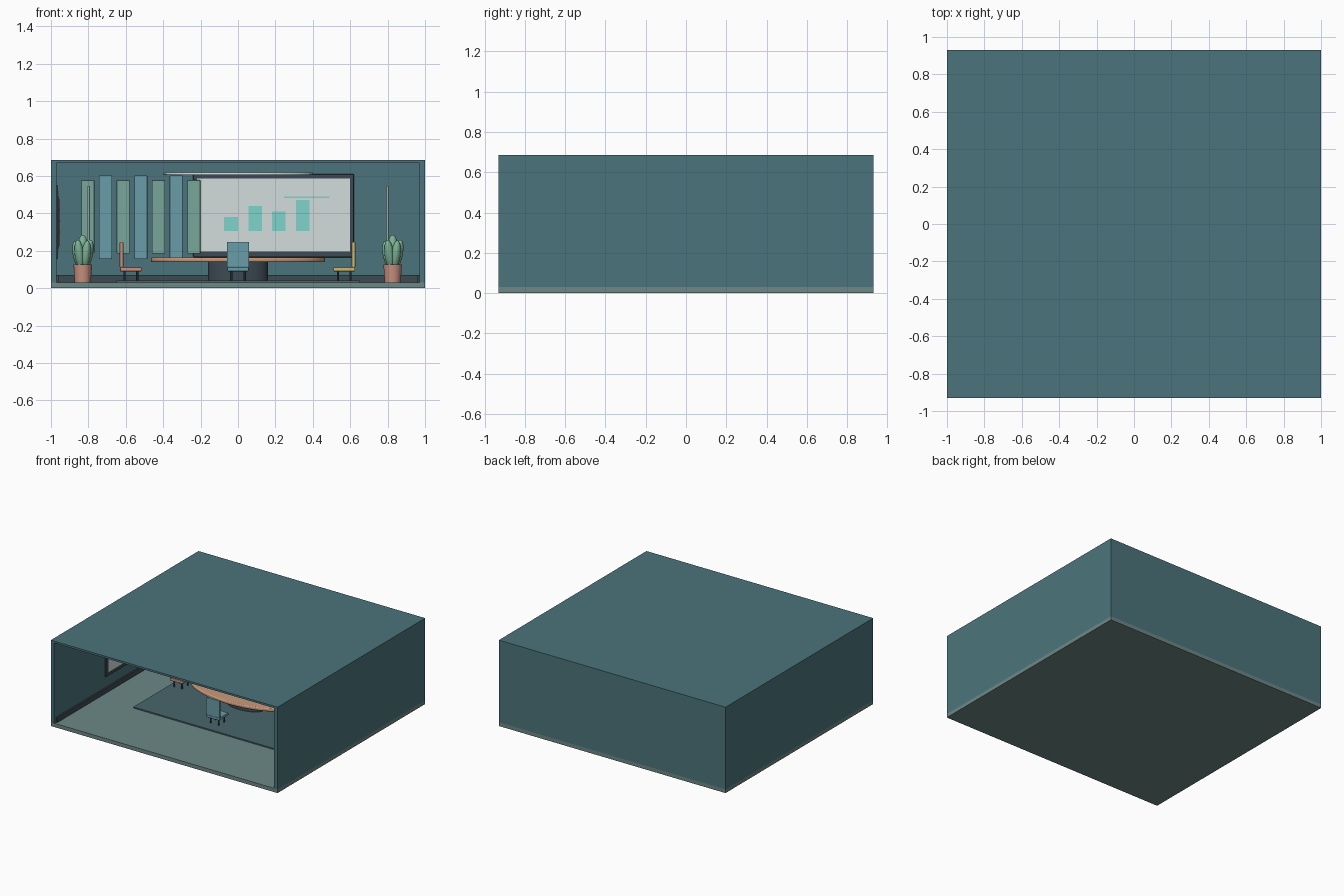
import bpy, math
from mathutils import Matrix, Vector

if "Cube" in bpy.data.objects:
    bpy.data.objects.remove(bpy.data.objects["Cube"])


def lin(c):
    return c / 12.92 if c <= 0.04045 else ((c + 0.055) / 1.055) ** 2.4


def mat(name, hexcol):
    m = bpy.data.materials.new(name)
    m.diffuse_color = [lin(int(hexcol[i:i + 2], 16) / 255) for i in (0, 2, 4)] + [1]
    m.use_nodes = True
    m.node_tree.nodes["Principled BSDF"].inputs["Base Color"].default_value = m.diffuse_color
    return m


WALL = mat("wall_teal", "4B747B")
FLOOR = mat("floor_grey_teal", "6C8886")
RUG = mat("rug_teal", "48666C")
DARK = mat("dark_slate", "3C4A52")
PALE = mat("pale_screen", "D2DEDC")
MINT = mat("chart_mint", "7FD3CB")
GREEN = mat("sage_green", "78A69A")
BLUE = mat("soft_blue", "6A9DA9")
WOOD = mat("warm_wood", "C89A7C")
CORAL = mat("coral", "C8917F")
YELLOW = mat("straw", "CDB676")
LEAF = mat("leaf_green", "7DB196")
GLOW = mat("lamp_glow", "CFE8E6")


def finish(o, name, m, smooth=False):
    o.name = name
    o.data.materials.append(m)
    if smooth:
        bpy.ops.object.shade_smooth_by_angle(angle=math.radians(35))
    return o


def box(name, x, y, z, m, bevel=0.0):
    """Box from (min, max) ranges."""
    lo, hi = Vector((x[0], y[0], z[0])), Vector((x[1], y[1], z[1]))
    bpy.ops.mesh.primitive_cube_add(size=1)
    o = bpy.context.object
    o.data.transform(Matrix.Translation((lo + hi) / 2) @ Matrix.Diagonal((*(hi - lo), 1)))
    if bevel:
        b = o.modifiers.new("bevel", "BEVEL")
        b.width, b.segments = bevel, 2
    return finish(o, name, m)


def cyl(name, loc, rx, ry, z, m, n=32, top=1.0, bevel=0.0):
    """Upright elliptical cylinder or cone between two heights."""
    bpy.ops.mesh.primitive_cone_add(vertices=n, radius1=1, radius2=top, depth=1)
    o = bpy.context.object
    o.data.transform(Matrix.Translation((loc[0], loc[1], (z[0] + z[1]) / 2))
                     @ Matrix.Diagonal((rx, ry, z[1] - z[0], 1)))
    if bevel:
        b = o.modifiers.new("bevel", "BEVEL")
        b.width, b.segments = bevel, 3
    return finish(o, name, m, True)


def ball(name, loc, scale, m, rot=(0, 0, 0)):
    bpy.ops.mesh.primitive_uv_sphere_add(segments=20, ring_count=12, radius=1,
                                         location=loc, rotation=rot)
    o = bpy.context.object
    o.scale = scale
    return finish(o, name, m, True)


# Room shell, open at the front
box("floor", (-1, 1), (-.93, .93), (0, .03), FLOOR)
box("ceiling", (-1, 1), (-.93, .93), (.67, .685), WALL)
box("back_wall", (-.97, .97), (.90, .93), (.03, .67), WALL)
for s, side in ((-1, "left"), (1, "right")):
    box(side + "_wall", sorted((s * .97, s)), (-.93, .93), (.03, .67), WALL)
    box(side + "_baseboard", sorted((s * .958, s * .97)), (-.91, .90), (.03, .07), DARK)
box("back_baseboard", (-.958, .958), (.888, .90), (.03, .07), DARK)
box("rug", (-.65, .65), (-.39, .59), (.03, .04), RUG)

# Oval table
cyl("table_top", (0, .1), .465, .24, (.14, .165), WOOD, 64, bevel=.007)
cyl("table_pedestal", (0, .1), .16, .09, (.04, .14), DARK, 40)


def chair(name, loc, angle, m):
    """Chair facing +y before rotation."""
    parts = [box(name + "_seat", (-.058, .058), (-.058, .058), (.09, .112), m, .005),
             box(name + "_back", (-.06, .06), (-.06, -.04), (.11, .247), m, .005)]
    for i, (x, y) in enumerate(((-1, -1), (1, -1), (-1, 1), (1, 1))):
        parts.append(cyl(f"{name}_leg_{i + 1}", (x * .036, y * .034), .006, .006,
                         (.038, .09), DARK, 10))
    for p in parts:
        p.matrix_world = Matrix.Translation((*loc, 0)) @ Matrix.Rotation(angle, 4, "Z")


chair("front_chair", (0, -.26), 0, BLUE)
chair("back_chair", (0, .46), math.pi, GREEN)
chair("left_chair", (-.573, .1), -math.pi / 2, CORAL)
chair("right_chair", (.568, .1), math.pi / 2, YELLOW)

# Wall screen with bar chart
box("screen_frame", (-.24, .62), (.872, .90), (.165, .61), DARK, .006)
box("screen_panel", (-.22, .60), (.866, .873), (.195, .585), PALE)
for i, (x, top) in enumerate(((-.037, .38), (.092, .44), (.218, .41), (.346, .47))):
    box(f"chart_bar_{i + 1}", (x - .037, x + .037), (.86, .867), (.305, top), MINT)
box("chart_line", (.245, .49), (.86, .867), (.482, .49), MINT)

# Alternating acoustic panels
for i in range(7):
    x = -.803 + i * .0945
    z = (.155, .603) if i % 2 else (.185, .578)
    box(f"acoustic_panel_{i + 1}", (x - .035, x + .035), (.85, .90), z,
        BLUE if i % 2 else GREEN, .004)

# Ring lamp under the ceiling
bpy.ops.mesh.primitive_torus_add(major_radius=.392, minor_radius=.008,
                                 major_segments=64, minor_segments=10,
                                 location=(0, .1, .612))
bpy.context.object.scale = (1, .5, 1)
finish(bpy.context.object, "ceiling_ring_lamp", GLOW, True)

# Corner plants and slim light tubes
for side, x in (("left", -.83), ("right", .827)):
    cyl(side + "_pot", (x, .72), .043, .043, (.03, .127), CORAL, 24, top=1.15)
    ball(side + "_leaf_centre", (x, .72, .19), (.032, .032, .095), LEAF)
    for i in range(5):
        a = i * math.tau / 5 + .3
        ball(f"{side}_leaf_{i + 1}", (x + .03 * math.cos(a), .72 + .03 * math.sin(a), .18),
             (.025, .03, .08 - .004 * (i % 3)), LEAF,
             (-.2 * math.sin(a), .2 * math.cos(a), 0))
for side, x in (("left", -.798), ("right", .798)):
    cyl(side + "_light_tube", (x, .82), .006, .006, (.03, .545), GLOW, 12)

# Framed art on the left wall
box("art_frame", (-.97, -.962), (-.29, .42), (.155, .55), DARK)
box("art_canvas", (-.963, -.959), (-.26, .39), (.185, .52), PALE)
for i, (y, z, r) in enumerate(((-.06, .36, .10), (.13, .30, .09), (.26, .42, .07))):
    ball(f"art_disc_{i + 1}", (-.959, y, z), (.006, r, r), (CORAL, YELLOW, WOOD)[i])
